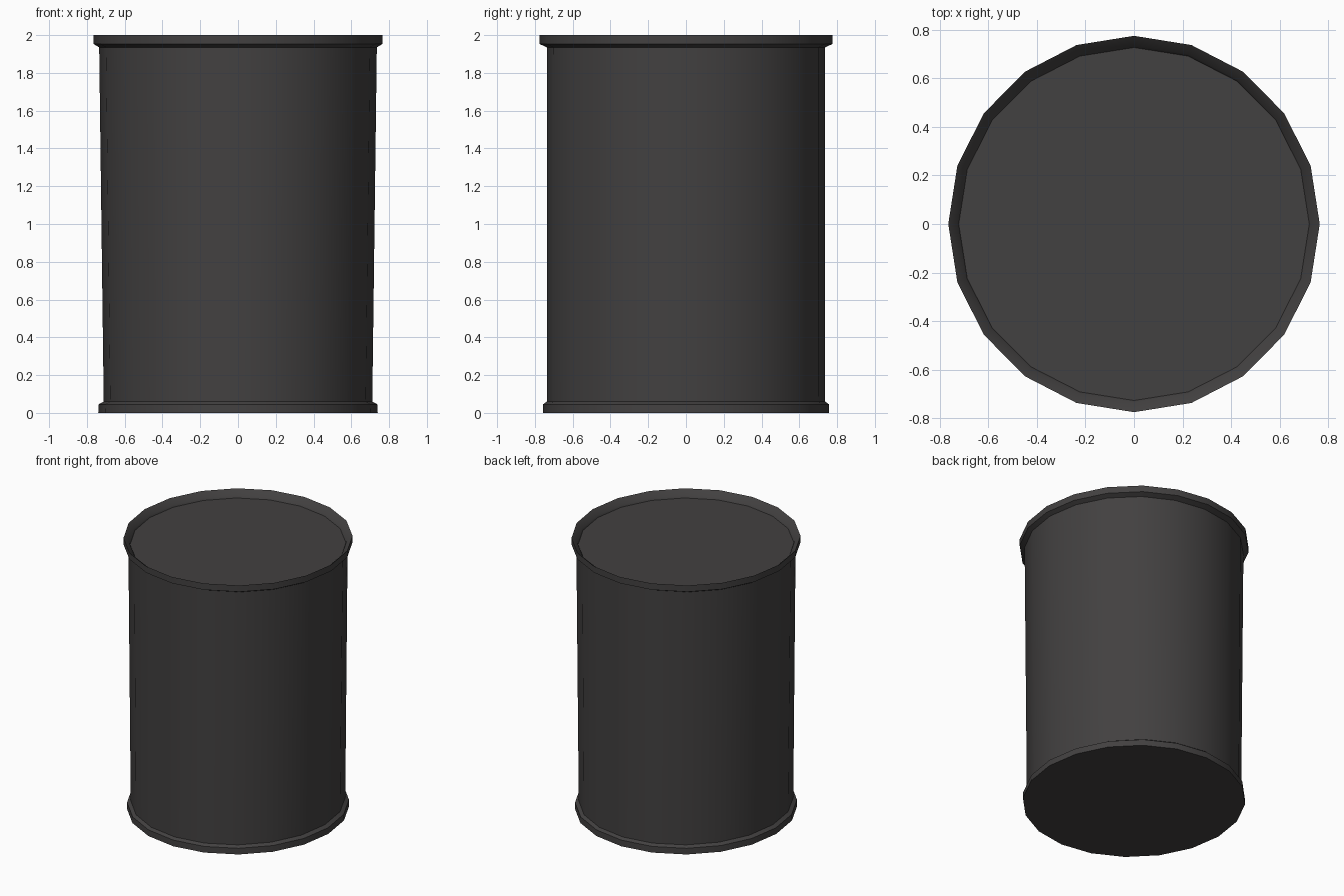
import bpy, bmesh, math

if "Cube" in bpy.data.objects:
    bpy.data.objects.remove(bpy.data.objects["Cube"])

SIDES = 20

# Profile as elliptical rings (x radius, y radius, z), bottom to top and over the rim
RINGS = [
    (0.74, 0.758, 0.0), (0.738, 0.757, 0.045),     # foot hoop
    (0.711, 0.737, 0.06), (0.735, 0.737, 1.935),   # tapered wall
    (0.765, 0.775, 1.953), (0.765, 0.775, 2.0),    # rim outside
    (0.727, 0.735, 1.965), (0.722, 0.727, 1.95),   # rim inside
]


def ring(bm, rx, ry, z):
    angles = [2 * math.pi * i / SIDES for i in range(SIDES)]
    return [bm.verts.new((rx * math.cos(a), ry * math.sin(a), z)) for a in angles]


bm = bmesh.new()
loops = [ring(bm, *r) for r in RINGS]
for lower, upper in zip(loops, loops[1:]):
    for i in range(SIDES):
        j = (i + 1) % SIDES
        bm.faces.new((lower[i], lower[j], upper[j], upper[i]))

# Base and recessed lid
bm.faces.new(loops[0][::-1])
bm.faces.new(loops[-1])
bmesh.ops.recalc_face_normals(bm, faces=bm.faces)

mesh = bpy.data.meshes.new("barrel")
bm.to_mesh(mesh)
bm.free()
barrel = bpy.data.objects.new("barrel", mesh)
bpy.context.collection.objects.link(barrel)

# Dark metal
mat = bpy.data.materials.new("dark_metal")
mat.diffuse_color = (0.055, 0.052, 0.052, 1)
mat.use_nodes = True
mat.node_tree.nodes["Principled BSDF"].inputs["Base Color"].default_value = mat.diffuse_color
mesh.materials.append(mat)

bpy.context.view_layer.objects.active = barrel
barrel.select_set(True)
bpy.ops.object.shade_smooth_by_angle(angle=math.radians(30))
